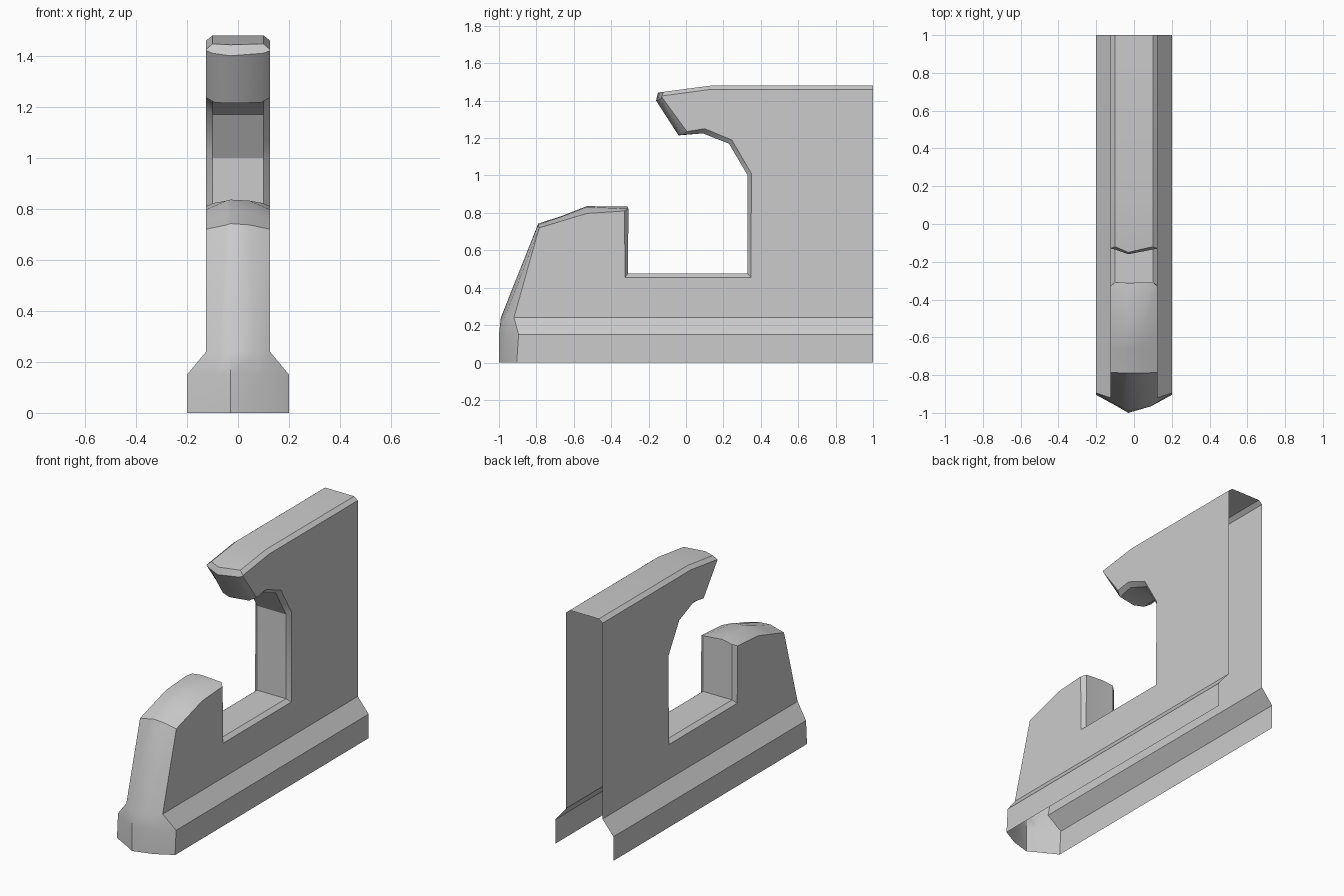
import bpy, bmesh

# Cross-section rows along the rim, from front foot over the hook, through the slot, to the back top.
# (edge x, edge y, edge z, inner x, inner y, inner z, middle y, middle z)
ROWS = [
    (.2, -.905, 0, .09, -.965, 0, -1.0, 0),
    (.2, -.895, .15, .09, -.965, .15, -1.0, .15),
    (.125, -.92, .24, .07, -.97, .24, -.99, .24),
    (.125, -.785, .72, .045, -.79, .737, -.79, .742),
    (.125, -.66, .758, .045, -.66, .782, -.66, .785),
    (.125, -.53, .797, .045, -.53, .832, -.53, .836),
    (.125, -.33, .81, .1, -.308, .822, -.312, .833),
    (.125, -.325, .455, .1, -.31, .475, -.31, .475),
    (.125, .347, .455, .1, .33, .475, .33, .475),
    (.125, .35, 1.01, .1, .33, 1.0, .33, 1.0),
    (.125, .245, 1.19, .1, .23, 1.17, .23, 1.17),
    (.125, .1, 1.25, .1, .09, 1.225, .09, 1.225),
    (.125, .005, 1.235, .09, -.02, 1.217, -.04, 1.214),
    (.125, -.13, 1.42, .1, -.135, 1.41, -.16, 1.40),
    (.125, -.13, 1.425, .1, -.12, 1.447, -.15, 1.443),
    (.125, .13, 1.46, .1, .13, 1.48, .13, 1.48),
    (.125, 1, 1.46, .1, 1, 1.48, 1, 1.48),
]

bm = bmesh.new()


# Rim strip
def row_verts(r):
    ex, ey, ez, cx, cy, cz, my, mz = r
    pts = [(-ex, ey, ez), (-cx, cy, cz), (-.03, my, mz), (cx, cy, cz), (ex, ey, ez)]
    return [bm.verts.new(p) for p in pts]


rows = [row_verts(r) for r in ROWS]
for a, b in zip(rows, rows[1:]):
    for i in range(4):
        bm.faces.new((a[i], a[i + 1], b[i + 1], b[i]))

# Side walls and flared base; back and underside stay open
panels = []
for col, s in ((0, -1), (4, 1)):
    back = [bm.verts.new((s * x, 1, z)) for x, z in ((.2, 0), (.2, .15), (.125, .24))]
    for i in range(2):
        bm.faces.new((rows[i][col], rows[i + 1][col], back[i + 1], back[i]))
    panels.append(bm.faces.new([r[col] for r in rows[2:]] + [back[2]]))

bmesh.ops.recalc_face_normals(bm, faces=bm.faces)
bmesh.ops.triangulate(bm, faces=panels)

mesh = bpy.data.meshes.new("hooked_bracket")
bm.to_mesh(mesh)
bm.free()
obj = bpy.data.objects.new("hooked_bracket", mesh)
bpy.context.collection.objects.link(obj)
bpy.context.view_layer.objects.active = obj
obj.select_set(True)
bpy.ops.object.shade_smooth_by_angle(angle=0.52)
